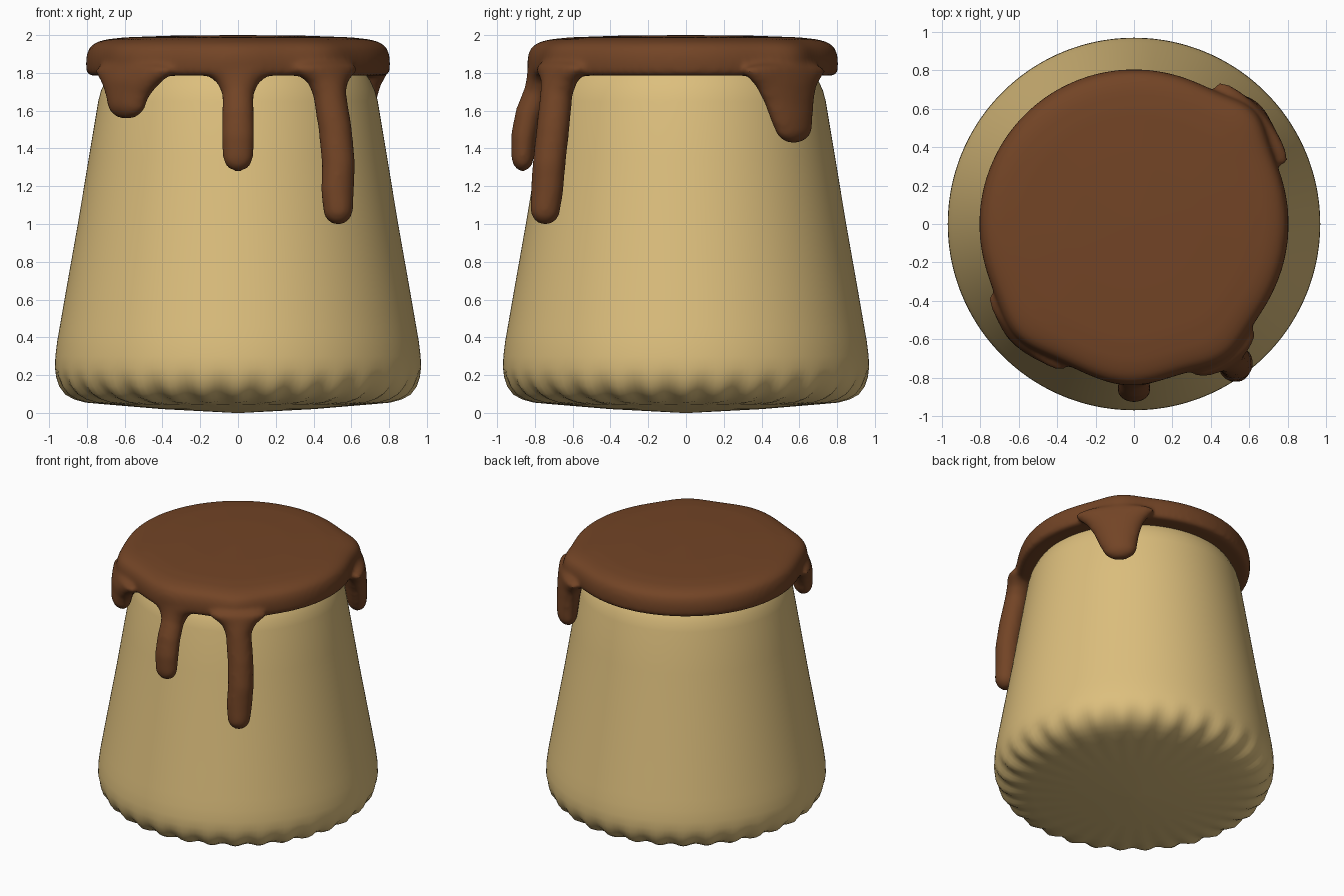
import bpy, bmesh, math
from mathutils import Matrix, Vector

if "Cube" in bpy.data.objects:
    bpy.data.objects.remove(bpy.data.objects["Cube"])


def material(name, col):
    m = bpy.data.materials.new(name)
    m.diffuse_color = (*col, 1)
    m.use_nodes = True
    m.node_tree.nodes["Principled BSDF"].inputs["Base Color"].default_value = m.diffuse_color
    return m


def finish(bm, name, mat):
    bmesh.ops.recalc_face_normals(bm, faces=bm.faces)
    me = bpy.data.meshes.new(name)
    bm.to_mesh(me)
    bm.free()
    me.materials.append(mat)
    me.polygons.foreach_set("use_smooth", [True] * len(me.polygons))
    ob = bpy.data.objects.new(name, me)
    bpy.context.collection.objects.link(ob)
    return ob


def lathe(bm, profile, n, shape):
    """Spin (r, z) profile; shape(angle, r, z) returns the adjusted (r, z)."""
    rings = []
    for r, z in profile:
        ring = []
        for i in range(n):
            a = 2 * math.pi * i / n
            rr, zz = shape(a, r, z)
            ring.append(bm.verts.new((rr * math.cos(a), rr * math.sin(a), zz)))
        rings.append(ring)
    for p, q in zip(rings, rings[1:]):
        for i in range(n):
            j = (i + 1) % n
            bm.faces.new((p[i], p[j], q[j], q[i]))
    bm.faces.new(rings[0][::-1])
    bm.faces.new(rings[-1])


custard = material("custard yellow", (0.72, 0.52, 0.205))
caramel = material("caramel brown", (0.17, 0.058, 0.019))


# Custard body: tapered, with faint flutes round the bottom edge
def flute(a, r, z):
    k = max(0, 1 - abs(z - 0.1) / 0.12) if r > 0.7 else 0
    return r + 0.01 * k * math.cos(32 * a), z - 0.008 * k * math.cos(32 * a)


bm = bmesh.new()
lathe(bm, [(0.02, 0.0), (0.4, 0.02), (0.7, 0.045), (0.8, 0.06), (0.86, 0.078),
           (0.905, 0.105), (0.94, 0.145), (0.96, 0.19), (0.969, 0.24), (0.967, 0.3),
           (0.957, 0.38), (0.943, 0.46), (0.91, 0.65), (0.848, 1.0), (0.79, 1.35),
           (0.74, 1.65), (0.724, 1.71), (0.70, 1.76), (0.66, 1.82), (0.58, 1.87),
           (0.3, 1.88), (0.02, 1.88)], 192, flute)
finish(bm, "custard_body", custard)


# Caramel topping: disc whose rim swells over each drip
SWELLS = [(43, 0.055, 11), (224, 0.045, 13), (268, 0.035, 16), (304, 0.045, 12)]


def swell(a, r, z):
    add = 0
    for centre, amount, width in SWELLS:
        d = (math.degrees(a) - centre + 180) % 360 - 180
        add += amount * math.exp(-(d / width) ** 2)
    return r + add * (r / 0.8) ** 3, z


bm = bmesh.new()
lathe(bm, [(0.02, 1.785), (0.6, 1.785), (0.78, 1.785), (0.802, 1.80), (0.805, 1.86),
           (0.80, 1.90), (0.785, 1.935), (0.755, 1.96), (0.70, 1.977), (0.6, 1.988),
           (0.35, 1.997), (0.02, 2.0)], 128, swell)

# Drips: stations of (x, y, z, tangential, radial, vertical radius)
DRIPS = [
    [(0, -.75, 1.82, .20, .09, .05), (0, -.765, 1.77, .12, .08, .06),
     (0, -.785, 1.70, .083, .072, .08), (0, -.835, 1.58, .085, .07, .08),
     (0, -.86, 1.46, .088, .068, .085), (0, -.865, 1.365, .083, .062, .088)],
    [(.46, -.66, 1.82, .20, .09, .05), (.475, -.67, 1.77, .125, .085, .06),
     (.483, -.685, 1.70, .09, .085, .08), (.515, -.705, 1.5, .09, .088, .08),
     (.532, -.725, 1.32, .09, .088, .08), (.527, -.735, 1.18, .09, .085, .08),
     (.53, -.745, 1.08, .08, .08, .085)],
    [(-.55, -.56, 1.81, .28, .08, .05), (-.57, -.56, 1.75, .20, .085, .06),
     (-.585, -.56, 1.70, .155, .075, .08), (-.59, -.565, 1.645, .13, .07, .09)],
    [(.61, .52, 1.81, .28, .08, .05), (.61, .53, 1.74, .205, .085, .06),
     (.61, .545, 1.66, .165, .08, .08), (.61, .56, 1.56, .135, .075, .08),
     (.605, .57, 1.515, .12, .07, .088)],
]
for drip in DRIPS:
    for p, q in zip(drip, drip[1:]):
        p, q = Vector(p), Vector(q)
        steps = max(2, int((p - q).length / 0.02))
        for s in range(steps + 1):
            x, y, z, t, r, v = p.lerp(q, s / steps)
            mat = (Matrix.Translation((x, y, z))
                   @ Matrix.Rotation(math.atan2(y, x), 4, 'Z')
                   @ Matrix.Diagonal((r, t, v, 1)))
            bmesh.ops.create_icosphere(bm, subdivisions=3, radius=1, matrix=mat)

topping = finish(bm, "caramel_topping", caramel)
# Fuse disc and drips into one soft skin
rm = topping.modifiers.new("fuse", 'REMESH')
rm.mode = 'VOXEL'
rm.voxel_size = 0.016
rm.use_smooth_shade = True
sm = topping.modifiers.new("soften", 'SMOOTH')
sm.factor = 0.5
sm.iterations = 8
